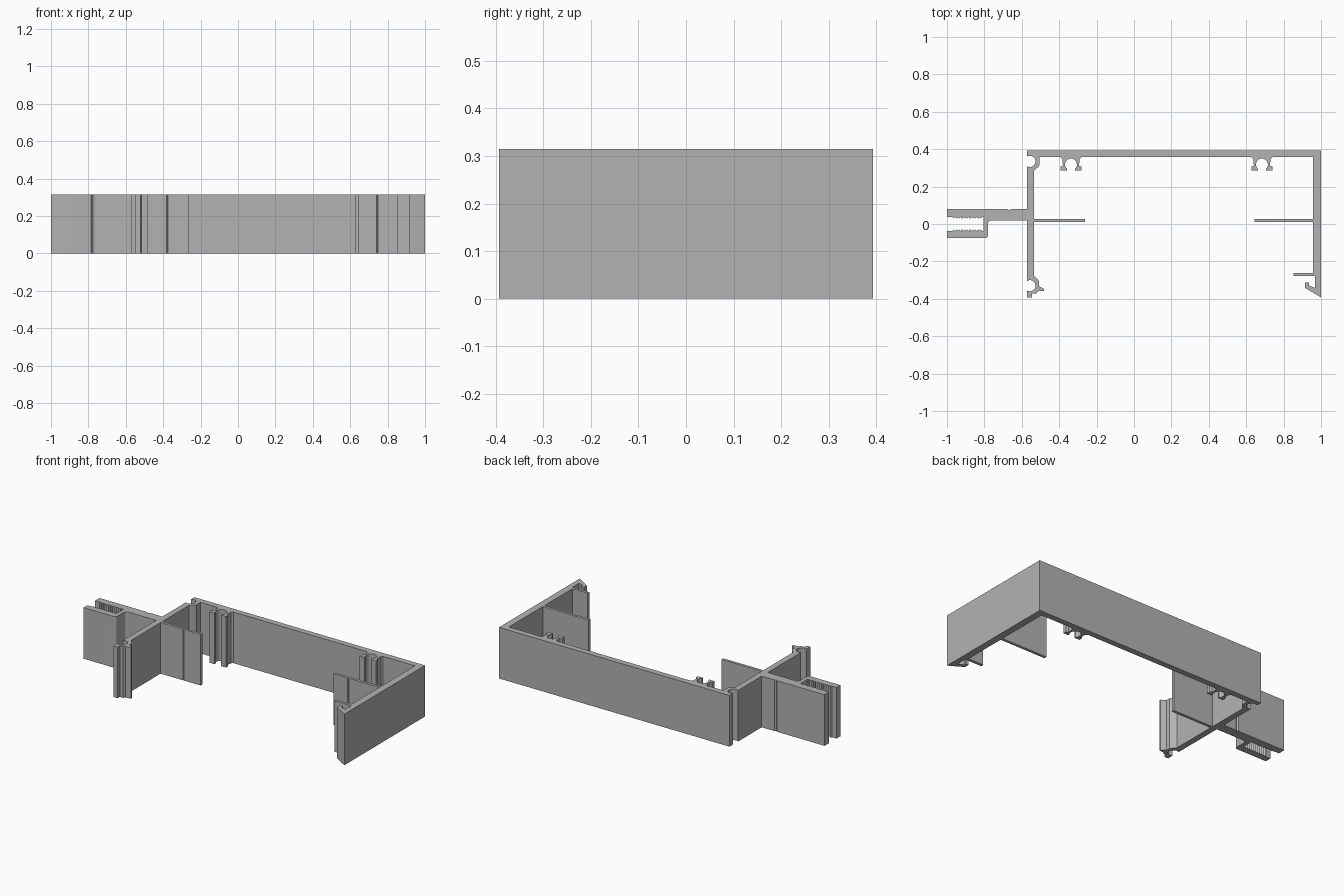
import bpy
import bmesh
from math import sin, cos, radians

HEIGHT = 0.315
WALL = -0.572      # outer face of the short wall
INNER = -0.535     # inner face of the short wall

if "Cube" in bpy.data.objects:
    bpy.data.objects.remove(bpy.data.objects["Cube"])

metal = bpy.data.materials.new("plain grey metal")
metal.use_nodes = True
grey = (0.45, 0.45, 0.45, 1)
metal.diffuse_color = grey
metal.node_tree.nodes["Principled BSDF"].inputs["Base Color"].default_value = grey


def arc(cx, cy, r, start, end, steps=16):
    angles = [radians(start + (end - start) * i / steps) for i in range(steps + 1)]
    return [(cx + r * cos(a), cy + r * sin(a)) for a in angles]


def screw_channel(cx):
    """Round screw channel hanging under the back wall, traced right to left."""
    half = [(.056, .357), (.046, .348), (.043, .312), (.056, .306),
            (.056, .285), (.022, .285)]
    right = [(cx + x, y) for x, y in half]
    left = [(cx - x, y) for x, y in reversed(half)]
    return right + arc(cx, .318, .032, -47, 227) + left


def side_socket(cy):
    """Round screw socket opening through the outer face of the short wall."""
    return arc(-.557, cy, .03, -120, 120)


def flange(root, tip, groove):
    """Thin inner flange; its lower and upper edges are joined at the tip."""
    s = 1 if tip > root else -1
    return [(root, .01), (groove - s * .004, .01), (groove, .014),
            (groove + s * .004, .01), (tip, .01), (tip, .027), (root, .027)]


def teeth(y, depth, count=11, x0=-.97, x1=-.812):
    """Row of gripping teeth that runs into the slot."""
    step = (x1 - x0) / count
    row = []
    for i in range(count):
        x = x0 + i * step
        row += [(x, y), (x + step / 2, y + depth)]
    return row + [(x1, y)]


# Back wall and long side wall ending in a hooked lip
outline = [(WALL, .393), (1, .393), (1, -.393),
           (.915, -.342), (.915, -.312), (.935, -.312), (.935, -.328),
           (.968, -.342), (.968, -.278), (.853, -.278), (.853, -.261), (.957, -.261)]
outline += flange(.957, .645, .745)
outline += [(.957, .357)]

# Screw channels and the thickened inside corner
outline += screw_channel(.684) + screw_channel(-.337)
outline += [(-.505, .357), (-.505, .315), (-.512, .305), (INNER, .285)]

# Inner face of the short wall with its flange
outline += reversed(flange(INNER, -.262, -.378))

# Thickened foot of the short wall
outline += [(INNER, -.275), (-.508, -.305), (-.508, -.332), (-.48, -.348),
            (-.48, -.357), (-.515, -.36), (-.522, -.372), (-.545, -.372),
            (-.545, -.393), (WALL, -.393)]
outline += side_socket(-.33)

# Side arm with a toothed slot
outline += [(WALL, .02), (-.762, .02)]
outline += arc(-.762, .002, .018, 90, 180, 5)
outline += arc(-.795, -.06, .015, 0, -90, 5)
outline += [(-1, -.075), (-1, -.037)] + teeth(-.037, .008)
outline += [(-.805, -.037), (-.805, .037)]
outline += reversed(teeth(.037, -.008))
outline += [(-1, .037), (-1, .08), (-.675, .08), (-.667, .072), (-.659, .08), (WALL, .08)]
outline += side_socket(.335)

# Extrude the section upward
bm = bmesh.new()
base = bm.faces.new([bm.verts.new((x, y, 0)) for x, y in outline])
result = bmesh.ops.extrude_face_region(bm, geom=[base], use_keep_orig=True)
top = [v for v in result["geom"] if isinstance(v, bmesh.types.BMVert)]
bmesh.ops.translate(bm, verts=top, vec=(0, 0, HEIGHT))
bmesh.ops.recalc_face_normals(bm, faces=bm.faces)
mesh = bpy.data.meshes.new("extruded_frame_profile")
bm.to_mesh(mesh)
bm.free()
mesh.materials.append(metal)
profile = bpy.data.objects.new("extruded_frame_profile", mesh)
bpy.context.collection.objects.link(profile)

bpy.ops.object.select_all(action="DESELECT")
profile.select_set(True)
bpy.context.view_layer.objects.active = profile
bpy.ops.object.shade_smooth_by_angle(angle=radians(25))
